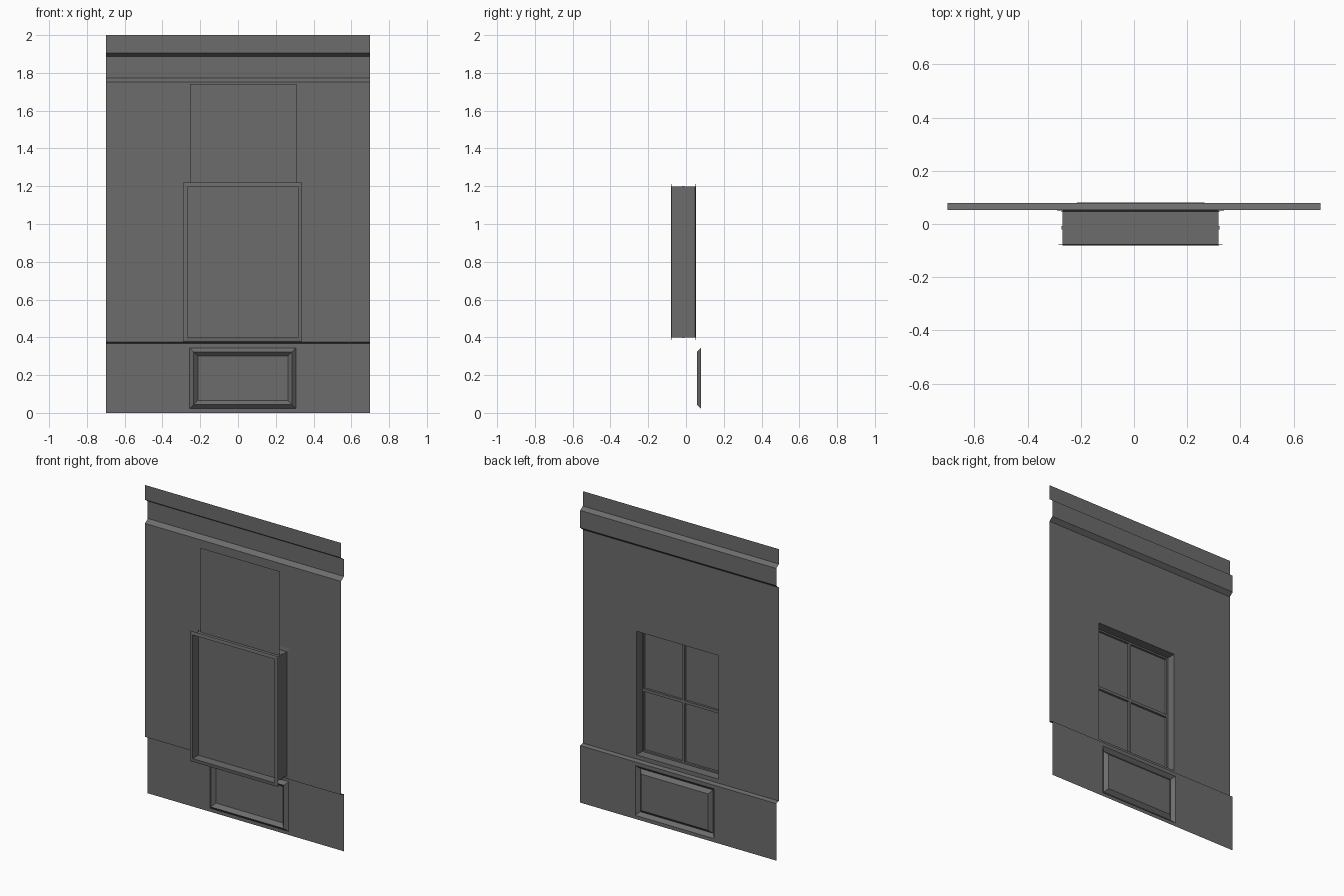
import bpy, bmesh

if "Cube" in bpy.data.objects:
    bpy.data.objects.remove(bpy.data.objects["Cube"])

# Rectangles are (x0, x1, z0, z1); the front faces -y.
def corners(rect, y):
    x0, x1, z0, z1 = rect
    return [(x0, y, z0), (x1, y, z0), (x1, y, z1), (x0, y, z1)]

def nested(name, loops, cap=False):
    """Bridge successive rectangular loops (rect, y); optionally fill the last."""
    bm = bmesh.new()
    rings = [[bm.verts.new(c) for c in corners(r, y)] for r, y in loops]
    for a, b in zip(rings, rings[1:]):
        for i in range(4):
            j = (i + 1) % 4
            bm.faces.new((a[i], a[j], b[j], b[i]))
    if cap:
        bm.faces.new(rings[-1])
    return finish(name, bm)

def finish(name, bm):
    me = bpy.data.meshes.new(name)
    bm.to_mesh(me)
    bm.free()
    ob = bpy.data.objects.new(name, me)
    me.materials.append(dark)
    bpy.context.collection.objects.link(ob)
    return ob

def profile_sheet(name, profile):
    """Sweep a (y, z) profile across the full wall width."""
    bm = bmesh.new()
    cols = [[bm.verts.new((x, y, z)) for y, z in profile] for x in (-W, W)]
    for i in range(len(profile) - 1):
        bm.faces.new((cols[0][i], cols[1][i], cols[1][i + 1], cols[0][i + 1]))
    return finish(name, bm)

def box(name, x0, x1, y0, y1, z0, z1):
    bm = bmesh.new()
    bmesh.ops.create_cube(bm, size=1)
    for v in bm.verts:
        v.co = (x1 if v.co.x > 0 else x0, y1 if v.co.y > 0 else y0, z1 if v.co.z > 0 else z0)
    return finish(name, bm)

def grow(r, d):
    return (r[0] - d, r[1] + d, r[2] - d, r[3] + d)

# Dark grey finish for the whole wall
dark = bpy.data.materials.new("dark_grey")
dark.diffuse_color = (0.15, 0.15, 0.15, 1)
dark.use_nodes = True
dark.node_tree.nodes["Principled BSDF"].inputs["Base Color"].default_value = dark.diffuse_color

W = 0.70
Y_IN, Y_OUT = 0.052, 0.079
opening = (-0.268, 0.317, 0.40, 1.198)
panel = (-0.256, 0.307, 0.023, 0.344)

# Wall sheets: lower strip and main field, each with its opening
nested("lower_wall", [((-W, W, 0, 0.368), Y_OUT), (panel, Y_OUT)])
nested("main_wall", [((-W, W, 0.374, 1.752), Y_IN), (opening, Y_IN)])

# Ledge between them, and the stepped band at the top
profile_sheet("ledge", [(Y_OUT, 0.368), (Y_IN, 0.374)])
profile_sheet("top_band", [(Y_IN, 1.752), (Y_OUT, 1.774), (Y_OUT, 1.886),
                           (Y_IN, 1.904), (Y_IN, 2.0)])

# Moulded panel under the window
nested("lower_panel", [(panel, Y_OUT), (grow(panel, -0.021), 0.058),
                       (grow(panel, -0.043), 0.080)], cap=True)

# Window casing: flange, deep surround, flange
flange = grow(opening, 0.022)
nested("window_casing", [(flange, -0.077), (opening, -0.08), (opening, 0.047), (flange, 0.050)])
nested("window_reveal", [(opening, 0.047), (opening, Y_IN)])

# Glass with sash frame and glazing bars behind it
nested("window_glass", [(opening, -0.022)], cap=True)
B0, B1 = -0.021, -0.007
edge, inner = grow(opening, 0.004), grow(opening, -0.010)
nested("sash_frame", [(edge, B0), (edge, B1), (inner, B1), (inner, B0)])
xm, zm = (opening[0] + opening[1]) / 2, (opening[2] + opening[3]) / 2
box("vertical_bar", xm - 0.009, xm + 0.009, B0, B1, inner[2], inner[3])
box("horizontal_bar", inner[0], inner[1], B0, B1, zm - 0.009, zm + 0.009)

# Flat sheet rising above the window
nested("upper_sheet", [((-0.254, 0.311, opening[3], 1.742), -0.022)], cap=True)
